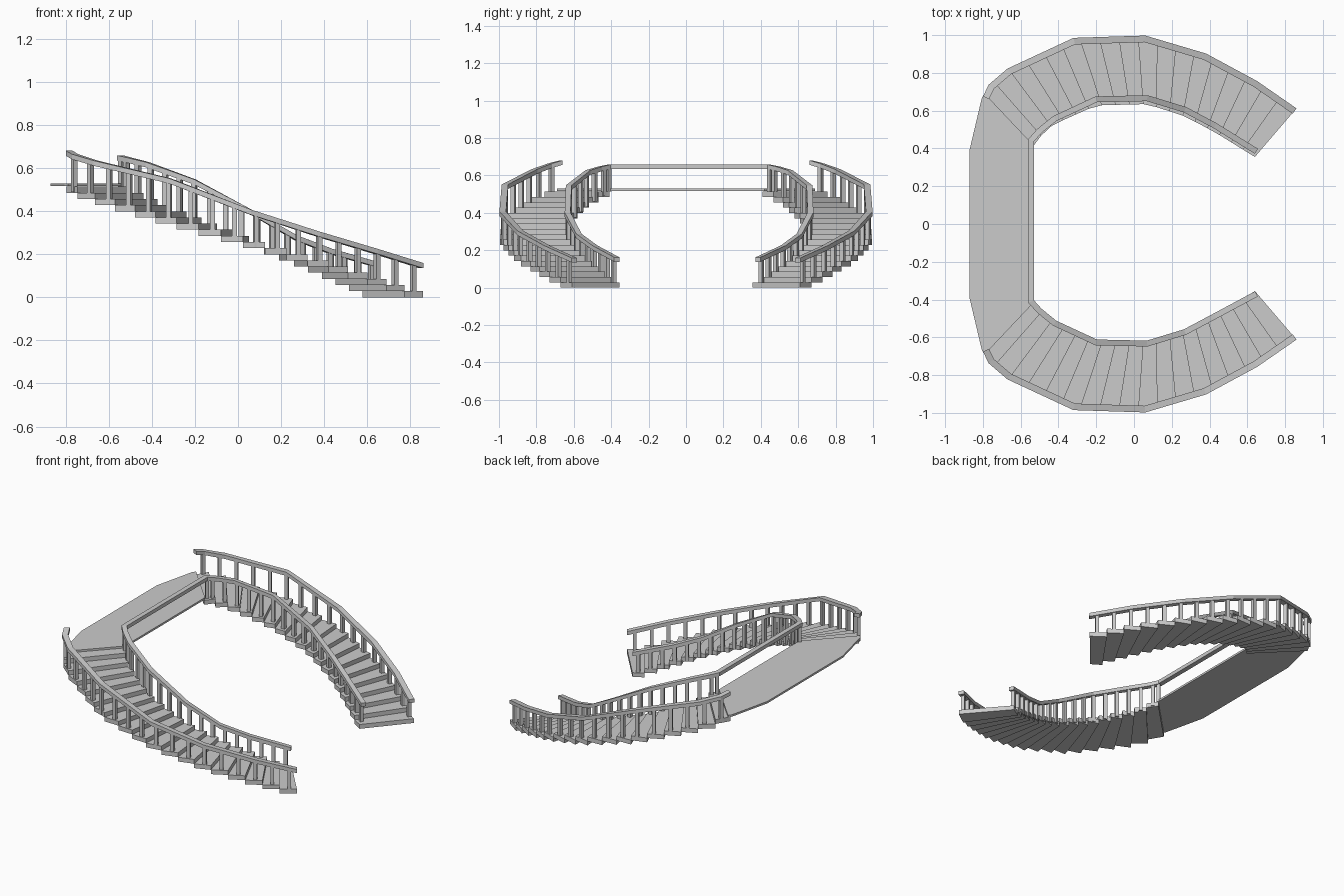
import bpy, bmesh, math
from mathutils import Vector as V

if "Cube" in bpy.data.objects:
    bpy.data.objects.remove(bpy.data.objects["Cube"])

# Plan lines of one flight, bottom to top: (x, y) tread edges and handrail (x, y, z) centres
OUTER = [V(p) for p in [(.858, .61), (.65, .757), (.38, .903), (.06, .995), (-.32, .983),
                        (-.67, .82), (-.77, .735), (-.795, .67)]]
INNER = [V(p) for p in [(.64, .355), (.43, .485), (.27, .57), (.07, .635), (-.2, .628),
                        (-.43, .525), (-.5, .46), (-.535, .41)]]
RAIL_OUT = [V(p) for p in [(.85, .598, .147), (.642, .742, .212), (.375, .886, .292), (.058, .98, .395),
                           (-.316, .968, .54), (-.66, .808, .622), (-.756, .726, .652), (-.783, .668, .668)]]
RAIL_IN = [V(p) for p in [(.648, .37, .15), (.43, .487, .213), (.27, .572, .275), (.07, .633, .39),
                          (-.2, .627, .535), (-.42, .525, .615), (-.5, .46, .635), (-.545, .41, .646)]]
STEPS, RISE = 18, .0285


def along(pts, t):
    """Point at fraction t of the plan length of a polyline."""
    seg = [(b.xy - a.xy).length for a, b in zip(pts, pts[1:])]
    d = t * sum(seg)
    for i, s in enumerate(seg):
        if d <= s or i == len(seg) - 1:
            return pts[i].lerp(pts[i + 1], min(d / s, 1))
        d -= s


def prism(bm, plan, z0, z1):
    lo = [bm.verts.new((p[0], p[1], z0)) for p in plan]
    hi = [bm.verts.new((p[0], p[1], z1)) for p in plan]
    bm.faces.new(lo[::-1])
    bm.faces.new(hi)
    for i in range(len(plan)):
        j = (i + 1) % len(plan)
        bm.faces.new((lo[i], lo[j], hi[j], hi[i]))


def sweep(bm, pts, w, h):
    """Mitred rectangular rail along 3D points."""
    rings = []
    for i, p in enumerate(pts):
        a = (p - pts[i - 1]).xy.normalized() if i else (pts[1] - p).xy.normalized()
        b = (pts[i + 1] - p).xy.normalized() if i < len(pts) - 1 else a
        t = (a + b).normalized()
        n = V((-t.y, t.x, 0)) * (w / 2 / max(t.dot(a), .5))
        u = V((0, 0, h / 2))
        rings.append([bm.verts.new(p + q) for q in (n + u, -n + u, -n - u, n - u)])
    for r, s in zip(rings, rings[1:]):
        for k in range(4):
            bm.faces.new((r[k], r[(k + 1) % 4], s[(k + 1) % 4], s[k]))
    bm.faces.new(rings[0])
    bm.faces.new(rings[-1][::-1])


def finish(bm, name):
    bmesh.ops.recalc_face_normals(bm, faces=bm.faces)
    me = bpy.data.meshes.new(name)
    bm.to_mesh(me)
    bm.free()
    bpy.context.collection.objects.link(bpy.data.objects.new(name, me))


def post(bm, rail, t, z0):
    p, q = along(rail, max(t - .01, 0)), along(rail, min(t + .01, 1))
    c, d = along(rail, t), (q - p).xy.normalized() * .011
    n = V((-d.y, d.x))
    prism(bm, [c.xy + d + n, c.xy - d + n, c.xy - d - n, c.xy + d - n], z0, c.z)


def side(pts, s):
    return [V((p.x, p.y * s, *p[2:])) for p in pts]


inner_path = {}
for s, tag in ((-1, "front"), (1, "back")):
    out, inn = side(OUTER, s), side(INNER, s)
    r_out, r_in = side(RAIL_OUT, s), side(RAIL_IN, s)
    if s == 1:      # the back inner rail sits a little further onto the treads
        for i, p in enumerate(r_in):
            p.y += .015 if i == 0 else .033
    inner_path[s] = r_in

    # Treads
    bm = bmesh.new()
    for i in range(STEPS):
        a, b = i / STEPS, (i + 1) / STEPS
        prism(bm, [along(out, a), along(out, b), along(inn, b), along(inn, a)], i * RISE, (i + 1) * RISE)
    finish(bm, tag + "_treads")

    # Balusters, one per tread on each side
    bm = bmesh.new()
    for rail in (r_out, r_in):
        for i in range(STEPS):
            post(bm, rail, (i + .45) / STEPS, i * RISE + .004)
    post(bm, r_in, .995, .515)
    finish(bm, tag + "_balusters")

    # Outer handrail
    bm = bmesh.new()
    sweep(bm, r_out, .035, .024)
    finish(bm, tag + "_outer_handrail")

# Inner handrail, continuous around the landing
bm = bmesh.new()
sweep(bm, inner_path[-1] + inner_path[1][::-1], .031, .024)
finish(bm, "inner_handrail")

# Landing
half = [(-.535, .42), (-.79, .69), (-.805, .67), (-.87, .395)]
bm = bmesh.new()
prism(bm, half + [(x, -y) for x, y in half[::-1]], .516, .529)
finish(bm, "landing")
